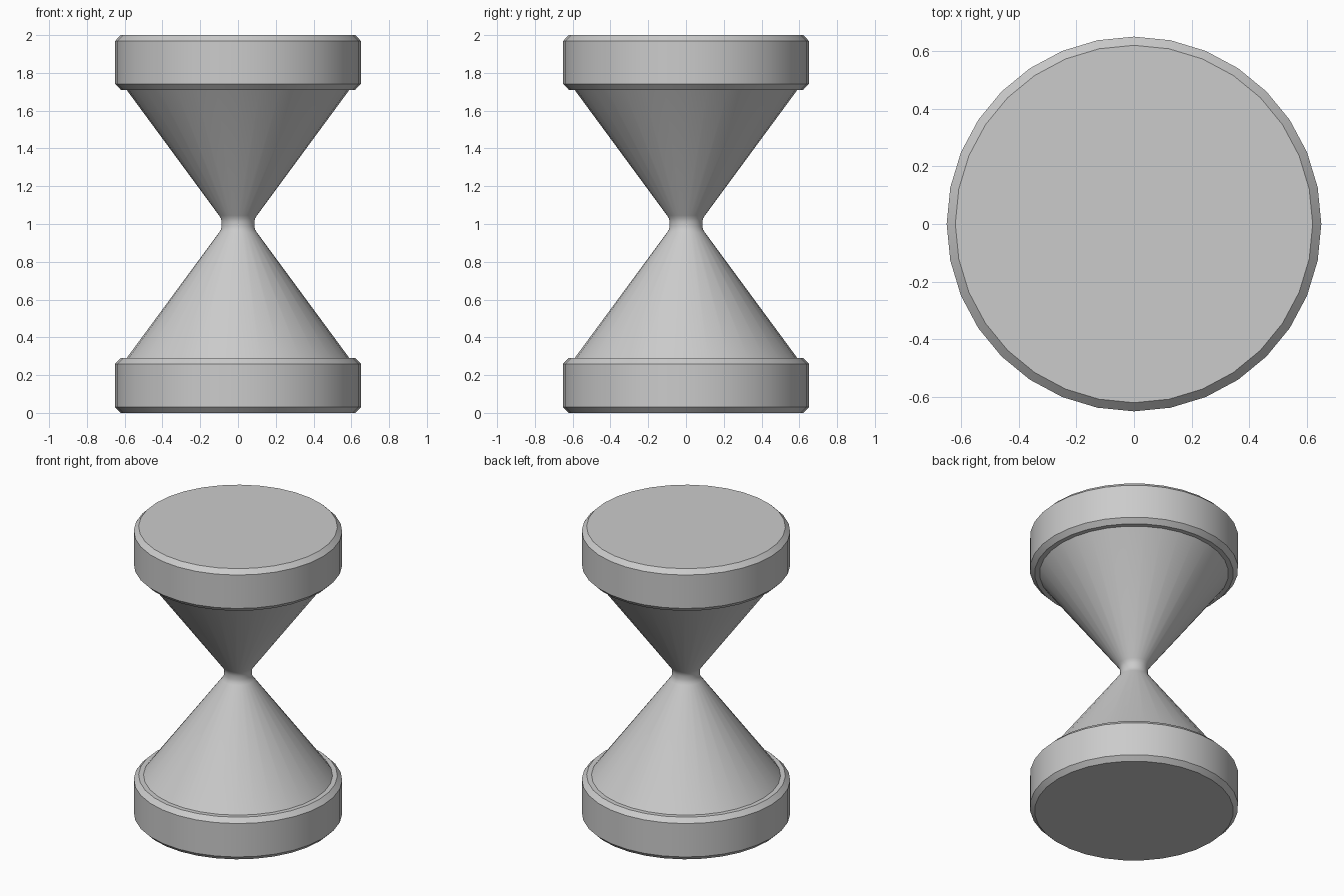
import bpy, bmesh, math

if "Cube" in bpy.data.objects:
    bpy.data.objects.remove(bpy.data.objects["Cube"])

SIDES = 32

grey = bpy.data.materials.new("plain_grey")
grey.diffuse_color = (0.6, 0.6, 0.6, 1)
grey.use_nodes = True
grey.node_tree.nodes["Principled BSDF"].inputs["Base Color"].default_value = grey.diffuse_color


def lathe(name, profile):
    """Revolve (radius, z) points about z and close both ends."""
    bm = bmesh.new()
    rings = []
    for r, z in profile:
        rings.append([bm.verts.new((r * math.cos(2 * math.pi * i / SIDES),
                                    r * math.sin(2 * math.pi * i / SIDES), z))
                      for i in range(SIDES)])
    for a, b in zip(rings, rings[1:]):
        for i in range(SIDES):
            j = (i + 1) % SIDES
            bm.faces.new((a[i], a[j], b[j], b[i]))
    bm.faces.new(rings[0][::-1])
    bm.faces.new(rings[-1])
    mesh = bpy.data.meshes.new(name)
    bm.to_mesh(mesh)
    bm.free()
    mesh.materials.append(grey)
    ob = bpy.data.objects.new(name, mesh)
    bpy.context.collection.objects.link(ob)
    bpy.ops.object.select_all(action='DESELECT')
    ob.select_set(True)
    bpy.context.view_layer.objects.active = ob
    bpy.ops.object.shade_smooth_by_angle(angle=math.radians(30))
    return ob


# Bevelled end caps
for name, z in (("bottom_cap", 0.0), ("top_cap", 1.71)):
    lathe(name, [(0.62, z), (0.65, z + 0.03), (0.65, z + 0.26), (0.62, z + 0.29)])

# Double cone bulb with a rounded neck, mirrored about z = 1
half = [(0.597, 0.28), (0.1, 0.955), (0.091, 0.97), (0.087, 0.987)]
lathe("glass_bulb", half + [(r, 2 - z) for r, z in reversed(half)])
